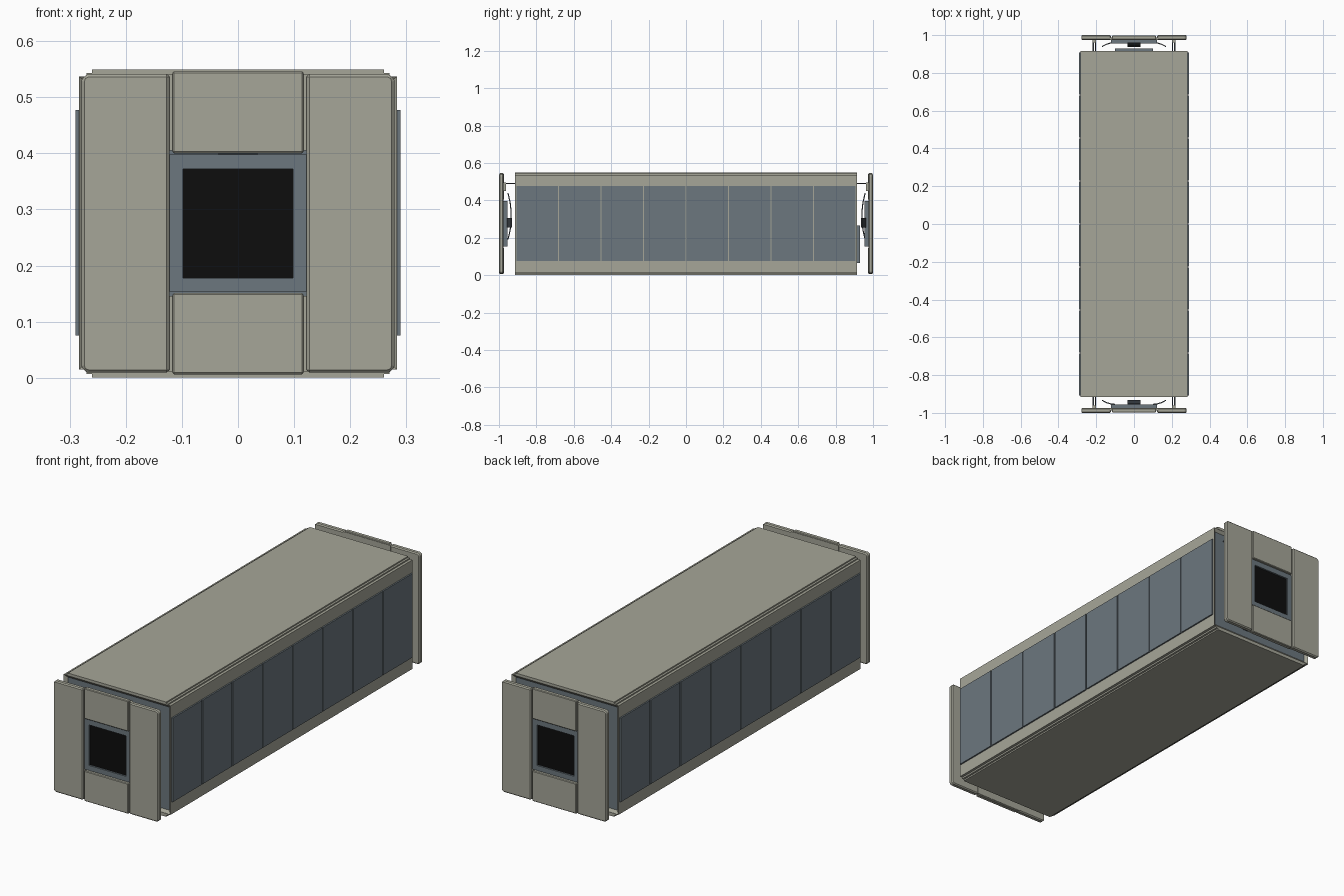
import bpy, bmesh, math
from mathutils import Vector

cube = bpy.data.objects.get("Cube")
if cube:
    bpy.data.objects.remove(cube, do_unlink=True)


def material(name, rgb):
    m = bpy.data.materials.new(name)
    m.use_nodes = True
    m.diffuse_color = (*rgb, 1)
    m.node_tree.nodes["Principled BSDF"].inputs["Base Color"].default_value = (*rgb, 1)
    return m


BEIGE = material("warm grey", (0.38, 0.38, 0.315))
SLATE = material("slate blue", (0.15, 0.185, 0.21))
DARK = material("dark steel", (0.05, 0.06, 0.07))
BLACK = material("black", (0.004, 0.004, 0.004))


def finish(name, bm, *mats):
    bmesh.ops.recalc_face_normals(bm, faces=bm.faces)
    mesh = bpy.data.meshes.new(name)
    bm.to_mesh(mesh)
    bm.free()
    for m in mats:
        mesh.materials.append(m)
    ob = bpy.data.objects.new(name, mesh)
    bpy.context.collection.objects.link(ob)
    return ob


def box_mesh(x, y, z):
    bm = bmesh.new()
    bmesh.ops.create_cube(bm, size=1)
    for v in bm.verts:
        v.co = Vector([(a + b) / 2 + c * abs(b - a) for c, (a, b) in zip(v.co, (x, y, z))])
    return bm


def box(name, x, y, z, mat, bevel=0):
    ob = finish(name, box_mesh(x, y, z), mat)
    if bevel:
        mod = ob.modifiers.new("edge", "BEVEL")
        mod.width = bevel
        mod.segments = 1
    return ob


def blade(name, path, width, axis, mat, thick=0.006):
    """Curved strip: path points swept by a width along one axis, thick in y."""
    bm = bmesh.new()
    off = Vector(axis) * width / 2
    rings = []
    for p in map(Vector, path):
        back = p + Vector((0, thick, 0))
        rings.append([bm.verts.new(c) for c in (p - off, p + off, back + off, back - off)])
    for a, b in zip(rings, rings[1:]):
        for i in range(4):
            j = (i + 1) % 4
            bm.faces.new((a[i], a[j], b[j], b[i]))
    bm.faces.new(rings[0])
    bm.faces.new(rings[-1])
    return finish(name, bm, mat)


# Main body with recessed slate end walls
L = 0.915
bm = box_mesh((-0.283, 0.283), (-L, L), (0.015, 0.537))
bm.normal_update()
ends = [f for f in bm.faces if abs(f.normal.y) > 0.9]
bmesh.ops.inset_individual(bm, faces=ends, thickness=0.02, depth=0)
for f in ends:
    f.material_index = 1
    for v in f.verts:
        v.co.y -= math.copysign(0.012, v.co.y)
finish("body_shell", bm, BEIGE, SLATE)

# Stepped roof and floor slabs
for name, lo, hi in (("roof_step", 0.536, 0.543), ("roof_slab", 0.542, 0.549),
                     ("floor_step", 0.007, 0.016), ("floor_slab", 0, 0.008)):
    w = 0.27 if "step" in name else 0.26
    box(name, (-w, w), (-L, L), (lo, hi), BEIGE)

# Side panels
pitch = 0.2275
for side, s in (("left", 1), ("right", -1)):
    for i in range(8):
        y = -0.91 + i * pitch
        box(f"{side}_panel_{i + 1}", (s * 0.28, s * 0.29), (y + 0.003, y + pitch - 0.003),
            (0.075, 0.477), SLATE)

# End shields, repeated at both ends
for end, e in (("front", -1), ("back", 1)):
    for side, s in (("left", 1), ("right", -1)):
        # Wide outer plate with clipped outer corners
        bm = box_mesh((s * 0.122, s * 0.279), (e * 0.975, e), (0.009, 0.541))
        corner = [ed for ed in bm.edges
                  if all(abs(v.co.x) > 0.2 for v in ed.verts)
                  and abs(ed.verts[0].co.y - ed.verts[1].co.y) > 0.01]
        bmesh.ops.bevel(bm, geom=corner, offset=0.012, segments=2, profile=0.5,
                        affect='EDGES')
        plate = finish(f"{end}_{side}_shield", bm, BEIGE)
        mod = plate.modifiers.new("edge", "BEVEL")
        mod.width = 0.005
        mod.segments = 1

        # Support rods and their mounts
        for dx in (-0.006, 0.006):
            x = s * 0.21 + dx
            box(f"{end}_{side}_rod", (x - 0.003, x + 0.003), (e * 0.9, e * 0.976),
                (0.488, 0.494), DARK)
        box(f"{end}_{side}_mount", (s * 0.2, s * 0.22), (e * 0.962, e * 0.976),
            (0.45, 0.495), BEIGE)

        # Horizontal curved arm reaching towards the body
        path = [(s * (0.1 + 0.07 * t), e * (0.958 - 0.022 * t * t), 0.28)
                for t in (0, 0.33, 0.66, 1)]
        blade(f"{end}_{side}_arm", path, 0.05, (0, 0, 1), DARK)

    # Centre plates above and below the window
    for name, lo, hi in (("upper", 0.4, 0.546), ("lower", 0.006, 0.151)):
        box(f"{end}_{name}_plate", (-0.117, 0.117), (e * 0.976, e * 0.997),
            (lo, hi), BEIGE, 0.003)
        box(f"{end}_{name}_backing", (-0.126, 0.126), (e * 0.974, e * 0.988),
            (lo + 0.005, hi - 0.005), BEIGE)

    # Window frame and black pane
    depth = (e * 0.955, e * 0.988)
    for s in (-1, 1):
        box(f"{end}_frame_side", (s * 0.098, s * 0.122), depth, (0.154, 0.398), SLATE)
    box(f"{end}_frame_top", (-0.098, 0.098), depth, (0.372, 0.398), SLATE)
    box(f"{end}_frame_bottom", (-0.098, 0.098), depth, (0.154, 0.178), SLATE)
    box(f"{end}_window", (-0.099, 0.099), (e * 0.96, e * 0.98), (0.177, 0.373), BLACK)

    # Vertical curved spring behind the window
    path = [(0, e * (0.937 + 0.018 * t * t), 0.315 + 0.125 * t)
            for t in (-1, -0.6, -0.2, 0.2, 0.6, 1)]
    blade(f"{end}_spring", path, 0.07, (1, 0, 0), DARK)

# Service box on the back wall
box("service_box", (-0.1, 0.1), (0.9, 0.93), (0.065, 0.265), SLATE)
